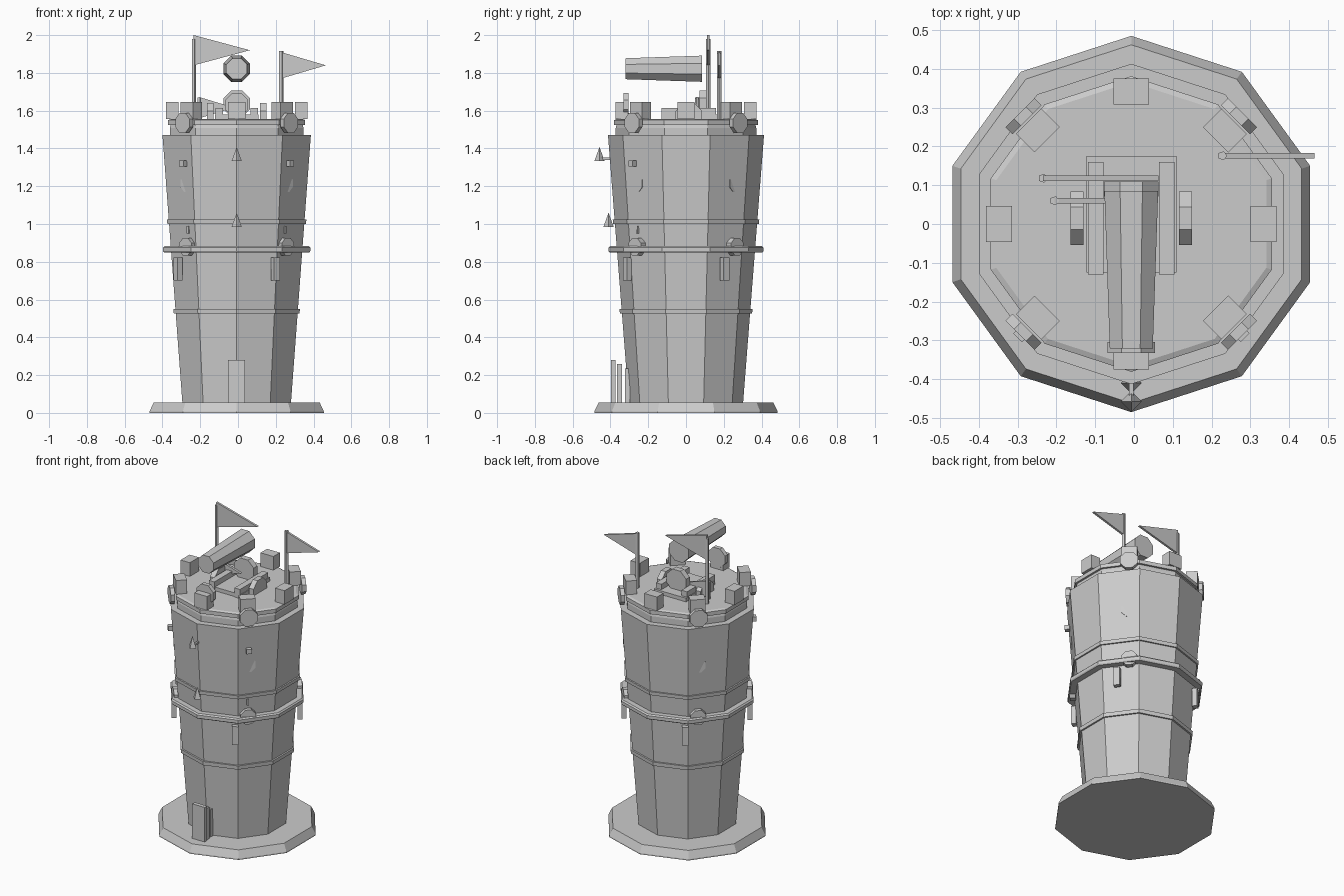
import bpy, bmesh, math
from mathutils import Matrix, Vector

if "Cube" in bpy.data.objects:
    bpy.data.objects.remove(bpy.data.objects["Cube"])

CX = -0.007  # tower axis
stone = bpy.data.materials.new("stone_grey")
stone.diffuse_color = (0.6, 0.6, 0.6, 1)
stone.use_nodes = True
stone.node_tree.nodes["Principled BSDF"].inputs["Base Color"].default_value = stone.diffuse_color


def finish(name, bm, matrix=Matrix()):
    bmesh.ops.recalc_face_normals(bm, faces=bm.faces)
    me = bpy.data.meshes.new(name)
    bm.to_mesh(me)
    bm.free()
    me.materials.append(stone)
    ob = bpy.data.objects.new(name, me)
    ob.matrix_world = matrix
    bpy.context.collection.objects.link(ob)
    return ob


def turned(name, profile, sides=10, start=-90, matrix=Matrix.Translation((CX, 0, 0))):
    """Capped faceted solid from (radius, height) pairs."""
    bm = bmesh.new()
    rings = []
    for r, z in profile:
        angles = [math.radians(start + 360 * k / sides) for k in range(sides)]
        rings.append([bm.verts.new((r * math.cos(a), r * math.sin(a), z)) for a in angles])
    for lo, hi in zip(rings, rings[1:]):
        for k in range(sides):
            j = (k + 1) % sides
            bm.faces.new((lo[k], lo[j], hi[j], hi[k]))
    bm.faces.new(rings[0])
    bm.faces.new(rings[-1])
    return finish(name, bm, matrix)


def box(name, center, size, turn=0):
    bm = bmesh.new()
    bmesh.ops.create_cube(bm, size=1, matrix=Matrix.Diagonal((*size, 1)))
    return finish(name, bm, Matrix.Translation(center) @ Matrix.Rotation(math.radians(turn), 4, 'Z'))


def around(radius, deg, z):
    a = math.radians(deg)
    return Vector((CX + radius * math.cos(a), radius * math.sin(a), z))


def disc(name, center, direction, radius, depth, sides=8, radius2=None):
    """Faceted disc or tapered barrel whose axis follows direction."""
    rot = Vector(direction).to_track_quat('Z', 'Y').to_matrix().to_4x4()
    r2 = radius if radius2 is None else radius2
    return turned(name, [(radius, -depth / 2), (r2, depth / 2)], sides, 180 / sides,
                  Matrix.Translation(center) @ rot)


# Foot, tapering tower and raised bands
turned("base_plinth", [(0.485, 0), (0.485, 0.008), (0.462, 0.055)])
turned("tower_body", [(0.302, 0.05), (0.413, 1.47)])
turned("lower_band", [(0.350, 0.525), (0.352, 0.55)])
turned("middle_ledge", [(0.405, 0.85), (0.410, 0.857), (0.410, 0.875), (0.402, 0.883)])
turned("upper_band", [(0.386, 1.0), (0.388, 1.023)])
turned("roof_neck", [(0.372, 1.46), (0.372, 1.508), (0.366, 1.53)])
turned("roof_rim", [(0.381, 1.525), (0.381, 1.55), (0.366, 1.556)])

# Battlement blocks
for k in range(8):
    box("merlon", around(0.341, 45 * k, 1.6), (0.067, 0.092, 0.09), 45 * k)

# Shields, porthole plates and hanging plaques at the four diagonals
for k in range(4):
    deg = 45 + 90 * k
    out = around(1, deg, 0) - Vector((CX, 0, 0))
    disc("rim_shield", around(0.393, deg, 1.535), out, 0.057, 0.026)
    disc("ledge_shield", around(0.367, deg, 0.88), out, 0.05, 0.035)
    disc("porthole_plate", around(0.364, deg, 1.215), out, 0.05, 0.02)
    plaque_deg = -56.5 + 90 * k
    box("hanging_plaque", around(0.372, plaque_deg, 0.762), (0.03, 0.038, 0.12), plaque_deg)

# Small front-facing fittings
for deg in (-45, -135):
    box("wall_lamp", around(0.4, deg, 1.32), (0.03, 0.032, 0.03), deg)
    box("wall_peg", around(0.358, deg, 0.97), (0.02, 0.012, 0.04), deg)

# Pointed ornaments on the front edge
for y, z in ((-0.458, 1.333), (-0.41, 0.985)):
    turned("spike_ornament", [(0.027, 0), (0.001, 0.072)], 4, -90,
           Matrix.Translation((CX, y, z)))
box("spike_bracket", (CX, -0.42, 1.345), (0.012, 0.05, 0.012))

# Stepped doorway
for y, w, h in ((-0.385, 0.09, 0.28), (-0.353, 0.08, 0.26), (-0.31, 0.07, 0.235)):
    box("door_slab", (CX, y, h / 2 + 0.02), (w, 0.026, h - 0.04))

# Cannon: raised tapered barrel, two bands, carriage and wheels
disc("cannon_barrel", (CX, -0.118, 1.822), (0, 1, 0), 0.06, 0.405, 8, 0.075)
disc("front_barrel_band", (CX, -0.318, 1.632), (0, 1, 0), 0.066, 0.028)
disc("rear_barrel_band", (CX, 0.09, 1.637), (0, 1, 0), 0.076, 0.038)
box("carriage_bed", (CX, 0.025, 1.565), (0.232, 0.3, 0.03))
for s in (-1, 1):
    box("carriage_rail", (CX + s * 0.092, 0.015, 1.585), (0.04, 0.29, 0.06))
    disc("carriage_wheel", (CX + s * 0.14, 0.015, 1.57), (1, 0, 0), 0.075, 0.034)


# Pennants on poles
def pennant(x, y, pole_top, z_low, z_high, tip_x):
    turned("flag_pole", [(0.012, 1.54), (0.012, pole_top)], 5, 0, Matrix.Translation((x, y, 0)))
    bm = bmesh.new()
    tri = [(x, z_low), (x, z_high), (tip_x, (z_low + z_high) / 2)]
    face = bm.faces.new([bm.verts.new((px, y - 0.007, pz)) for px, pz in tri])
    new = bmesh.ops.extrude_face_region(bm, geom=[face])["geom"]
    bmesh.ops.translate(bm, vec=(0, 0.014, 0), verts=[v for v in new if isinstance(v, bmesh.types.BMVert)])
    finish("flag", bm)


pennant(-0.235, 0.118, 1.98, 1.84, 2.0, 0.063)
pennant(0.228, 0.176, 1.915, 1.77, 1.91, 0.465)
pennant(-0.205, 0.06, 1.67, 1.56, 1.672, -0.02)
